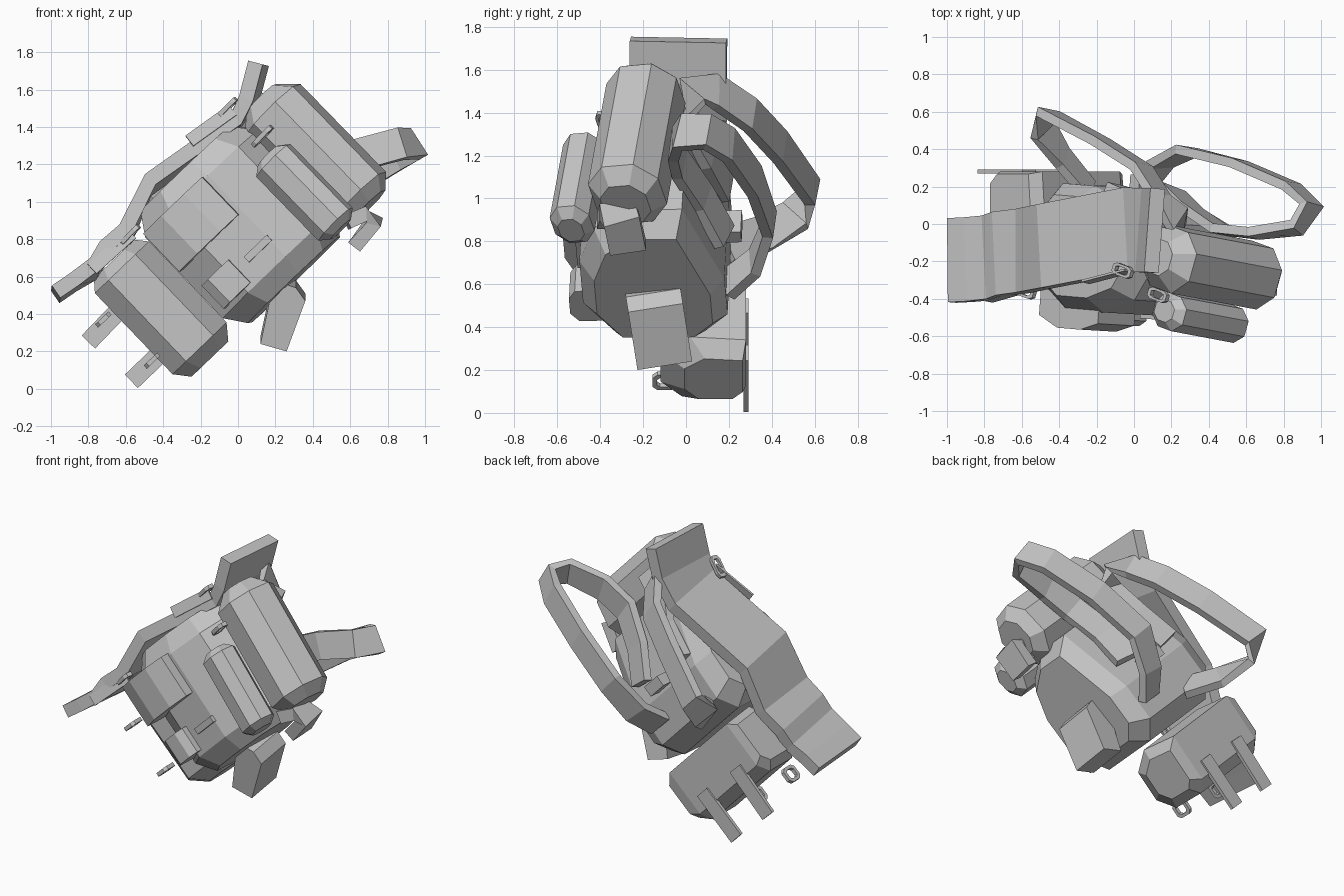
import bpy, bmesh, math
from mathutils import Vector

if "Cube" in bpy.data.objects:
    bpy.data.objects.remove(bpy.data.objects["Cube"])


def frame(a, u):
    """Axes across the part, towards its back, and up it."""
    a, u = Vector(a).normalized(), Vector(u)
    u = (u - a * u.dot(a)).normalized()
    return a, u.cross(a), u


ROLL = frame((0.69, -0.13, -0.71), (0.68, -0.25, 0.69))
BAG = frame((0.69, -0.04, -0.72), (0.7, -0.06, 0.7))
LOW = frame((0.69, 0, -0.72), (0.72, 0, 0.69))
Y = Vector((0, 1, 0))

grey = bpy.data.materials.new("grey cloth")
grey.diffuse_color = (0.56, 0.56, 0.56, 1)
grey.use_nodes = True
grey.node_tree.nodes["Principled BSDF"].inputs["Base Color"].default_value = grey.diffuse_color


def skin(name, rings, closed=False):
    """Join equal rings of points with faces, capping the ends."""
    bm = bmesh.new()
    loops = [[bm.verts.new(p) for p in r] for r in rings]
    n = len(loops[0])
    pairs = list(zip(loops, loops[1:])) + ([(loops[-1], loops[0])] if closed else [])
    for a, b in pairs:
        for i in range(n):
            j = (i + 1) % n
            bm.faces.new((a[i], a[j], b[j], b[i]))
    if not closed:
        bm.faces.new(loops[0])
        bm.faces.new(loops[-1])
    bmesh.ops.recalc_face_normals(bm, faces=bm.faces)
    me = bpy.data.meshes.new(name)
    bm.to_mesh(me)
    bm.free()
    me.materials.append(grey)
    ob = bpy.data.objects.new(name, me)
    bpy.context.collection.objects.link(ob)
    return ob


def barrel(name, centre, profile, stations, axes=ROLL, pin=0):
    """Loft a (back, up) profile across the part; stations are (offset, scale)."""
    c, (a, b, u) = Vector(centre), axes
    return skin(name, [[c + a * t + b * (pin + (p - pin) * s) + u * q * s for p, q in profile]
                       for t, s in stations])


def octagon(rb, ru, k=0.45):
    return [(rb, -ru * k), (rb, ru * k), (rb * k, ru), (-rb * k, ru),
            (-rb, ru * k), (-rb, -ru * k), (-rb * k, -ru), (rb * k, -ru)]


def box(name, centre, a, b, u, axes=BAG):
    prof = [(-b / 2, -u / 2), (b / 2, -u / 2), (b / 2, u / 2), (-b / 2, u / 2)]
    return barrel(name, centre, prof, [(-a / 2, 1), (a / 2, 1)], axes)


def ribbon(name, pts, width, thick, side):
    """Flat band following pts, its width lying along side."""
    pts = [Vector(p) for p in pts]
    rings = []
    for i, p in enumerate(pts):
        t = (pts[min(i + 1, len(pts) - 1)] - pts[max(i - 1, 0)]).normalized()
        s = (side - t * side.dot(t)).normalized()
        n = t.cross(s) * thick / 2
        s = s * width / 2
        rings.append([p - s - n, p + s - n, p + s + n, p - s + n])
    return skin(name, rings)


def ring(name, centre, along, across, l, w, r=0.012):
    """Small rectangular buckle ring with clipped corners."""
    c, n = Vector(centre), along.cross(across)
    rings = []
    for p, q in octagon(l / 2, w / 2, 0.6):
        d = along * p + across * q
        o = d.normalized() * r
        rings.append([c + d + o + n * r, c + d + o - n * r, c + d - o - n * r, c + d - o + n * r])
    return skin(name, rings, True)


# Main bag, bottom pouch and the two rolled bundles
body = [(0.31, -0.27), (0.31, -0.03), (0.14, 0.44), (-0.1, 0.44),
        (-0.28, 0.32), (-0.36, 0.1), (-0.36, -0.18), (-0.22, -0.38), (0.2, -0.38)]
barrel("bag_body", (0, -0.12, 0.86), body, [(-0.42, 0.8), (-0.3, 1), (0.3, 1), (0.41, 0.8)], BAG)
pouch = [(0.2, -0.13), (0.2, 0.18), (-0.06, 0.2), (-0.2, 0.1), (-0.2, -0.1), (-0.1, -0.2), (0.13, -0.2)]
barrel("bottom_pouch", (-0.42, 0.08, 0.44), pouch,
       [(-0.35, 0.75), (-0.29, 1), (0.31, 1), (0.39, 0.68)], LOW, 0.15)
barrel("top_roll", (0.415, -0.23, 1.255), octagon(0.17, 0.19),
       [(-0.42, 0.55), (-0.33, 1), (0.33, 1), (0.4, 0.65)])
barrel("small_roll", (0.355, -0.5, 1.05), octagon(0.095, 0.12),
       [(-0.28, 0.6), (-0.24, 1), (0.24, 1), (0.28, 0.6)])

# Front pockets
flap = [(0.1, -0.22), (0.1, 0.22), (-0.06, 0.22), (-0.1, 0.09), (-0.1, -0.08), (-0.04, -0.22)]
barrel("front_pocket", (-0.25, -0.465, 0.88), flap, [(-0.14, 1), (0.14, 1)], BAG)
small = [(0.1, -0.1), (0.1, 0.1), (-0.07, 0.1), (-0.1, 0.05), (-0.1, -0.05), (-0.06, -0.1)]
barrel("small_front_pocket", (-0.06, -0.44, 0.56), small, [(-0.085, 1), (0.085, 1)], BAG)
box("front_tab", (0.11, -0.45, 0.75), 0.04, 0.12, 0.17)

# Side pouch, leaning forward as it rises
outline = [(0.12, 0.24), (0.26, 0.2), (0.36, 0.47), (0.31, 0.54), (0.22, 0.57), (0.18, 0.52)]
skin("side_pouch", [[Vector((x, y - (z - 0.38) * 0.16, z + dz)) for x, z in outline]
                    for y, dz in ((-0.255, 0), (0.0, 0.04))])
ribbon("hanging_flap", [(0.58, -0.33, 0.89), (0.67, -0.32, 0.935), (0.73, -0.30, 0.90), (0.63, -0.27, 0.77)],
       0.17, 0.08, Y)

# Sleeping mat draped down the left side
ribbon("mat", [(-0.975, -0.195, 0.505), (-0.88, -0.19, 0.57), (-0.775, -0.18, 0.64), (-0.72, -0.16, 0.73),
               (-0.60, -0.145, 0.83), (-0.48, -0.12, 1.09), (-0.02, -0.03, 1.42), (0.06, -0.035, 1.55),
               (0.11, -0.035, 1.74)], 0.45, 0.08, Vector((0.08, 1, 0)))

# Shoulder straps, from the back panel over the top and round to the bottom
SIDE = Vector((0.5, -0.1, -0.8))
ribbon("left_strap", [(-0.1, 0.19, 1.05), (0.08, 0.11, 1.2), (0.2, 0.0, 1.38), (0.23, 0.03, 1.5),
                      (0.14, 0.14, 1.5), (0.04, 0.3, 1.39), (-0.18, 0.44, 1.24), (-0.46, 0.59, 1.03),
                      (-0.49, 0.51, 0.92), (-0.38, 0.35, 0.83), (-0.24, 0.18, 0.78)], 0.17, 0.05, SIDE)
ribbon("right_strap", [(0.2, 0.18, 0.82), (0.3, 0.08, 1.0), (0.46, -0.03, 1.16), (0.64, -0.05, 1.25),
                       (0.87, -0.02, 1.31), (0.95, 0.1, 1.31), (0.84, 0.2, 1.25), (0.56, 0.32, 1.08),
                       (0.28, 0.39, 0.88), (0.14, 0.32, 0.70), (0.05, 0.2, 0.60)], 0.17, 0.05, SIDE)
box("back_bar", (0.05, 0.2, 0.87), 0.14, 0.12, 0.07)

# Belts under the pouch
for side, low, high in (("left", (-0.80, 0.28, 0.25), (-0.56, 0.28, 0.5)),
                        ("right", (-0.57, 0.28, 0.04), (-0.32, 0.28, 0.28))):
    ribbon(side + "_belt", [low, high], 0.1, 0.022, LOW[0])

# Buckle rings and their tabs
for i, c in enumerate([(-0.72, -0.07, 0.37), (-0.46, -0.1, 0.15)]):
    ring("pouch_buckle_%d" % i, c, LOW[2], Y, 0.08, 0.09)
for i, c in enumerate([(-0.06, -0.25, 1.5), (-0.58, -0.36, 0.82), (0.13, -0.38, 1.35)]):
    ring("front_buckle_%d" % i, c, ROLL[2], ROLL[1], 0.12, 0.05)
ribbon("upper_mat_tab", [(-0.26, -0.31, 1.325), (-0.03, -0.25, 1.49)], 0.07, 0.012, ROLL[0])
ribbon("lower_mat_tab", [(-0.78, -0.41, 0.64), (-0.57, -0.35, 0.83)], 0.07, 0.012, ROLL[0])
